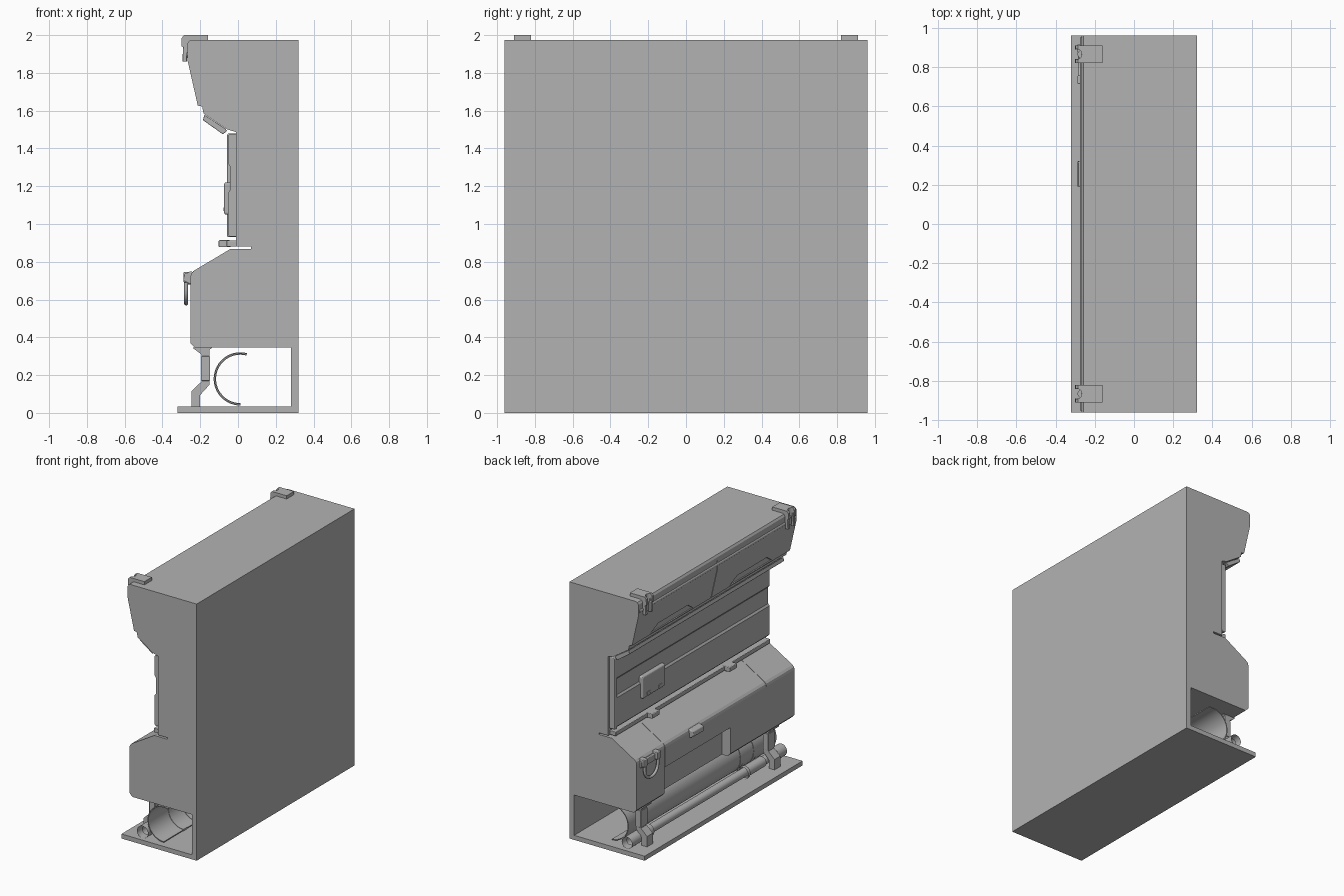
import bpy, bmesh, math
from mathutils import Vector

if "Cube" in bpy.data.objects:
    bpy.data.objects.remove(bpy.data.objects["Cube"])


def solid(name, pts, extrude, bevel=0.0):
    """Closed polygon of 3D points pushed along a vector."""
    bm = bmesh.new()
    face = bm.faces.new([bm.verts.new(p) for p in pts])
    res = bmesh.ops.extrude_face_region(bm, geom=[face])
    bmesh.ops.translate(bm, vec=Vector(extrude),
                        verts=[v for v in res["geom"] if isinstance(v, bmesh.types.BMVert)])
    bmesh.ops.recalc_face_normals(bm, faces=bm.faces)
    me = bpy.data.meshes.new(name)
    bm.to_mesh(me)
    bm.free()
    ob = bpy.data.objects.new(name, me)
    bpy.context.collection.objects.link(ob)
    if bevel:
        m = ob.modifiers.new("bevel", "BEVEL")
        m.width, m.segments, m.limit_method = bevel, 3, "ANGLE"
    return ob


def prism(name, xz, y0, y1, bevel=0.0):
    return solid(name, [(x, y0, z) for x, z in xz], (0, y1 - y0, 0), bevel)


def box(name, x0, x1, y0, y1, z0, z1, bevel=0.0):
    return prism(name, [(x0, z0), (x1, z0), (x1, z1), (x0, z1)], y0, y1, bevel)


def smooth(ob):
    bpy.ops.object.select_all(action="DESELECT")
    ob.select_set(True)
    bpy.context.view_layer.objects.active = ob
    bpy.ops.object.shade_smooth_by_angle(angle=math.radians(35))


def rod(name, x, z, r, y0, y1, fill="NGON"):
    bpy.ops.mesh.primitive_cylinder_add(vertices=32, radius=r, depth=y1 - y0,
                                        location=(x, (y0 + y1) / 2, z), end_fill_type=fill,
                                        rotation=(math.pi / 2, 0, 0))
    ob = bpy.context.object
    ob.name = name
    smooth(ob)


def upright(name, x, y, z, r, depth):
    bpy.ops.mesh.primitive_cylinder_add(vertices=24, radius=r, depth=depth, location=(x, y, z))
    bpy.context.object.name = name
    return bpy.context.object


def cut(ob, cutter):
    m = ob.modifiers.new("cut", "BOOLEAN")
    m.object, m.operation, m.solver = cutter, "DIFFERENCE", "EXACT"
    cutter.hide_render = True
    cutter.hide_viewport = True


# Main shell: floor, back wall, flat wall and overhanging upper cabinet
shell = prism("wall_shell", [
    (-.32, 0), (.32, 0), (.32, 1.975), (-.245, 1.975), (-.258, 1.97), (-.268, 1.955),
    (-.268, 1.87), (-.213, 1.627), (-.19, 1.622), (-.182, 1.585), (-.055, 1.50),
    (-.01, 1.487), (-.01, .88), (.07, .88), (.07, .345), (.28, .345), (.28, .035),
    (-.32, .035)], -.96, .96)

# Finger slots and centre seam in the upper doors
for s in (1, -1):
    slot = solid("door_slot_cutter", [(-.4, s * y, z) for y, z in
                 [(.22, 1.635), (.74, 1.635), (.66, 1.69), (.30, 1.69)]], (.195, 0, 0))
    cut(shell, slot)
cut(shell, prism("door_seam_cutter", [(-.4, 1.60), (-.203, 1.60), (-.258, 1.87),
                 (-.258, 1.93), (-.4, 1.93)], -.003, .003))

# Rounded rail along the upper edge of the doors
rod("upper_edge_rail", -.262, 1.90, .013, -.95, .95)

# Clamps over the top edge, each with a round notch, two prongs and a screw
clamp_top = [(-.16, 2), (-.285, 2), (-.298, 1.985), (-.30, 1.94), (-.27, 1.93),
             (-.255, 1.972), (-.16, 1.972)]
prong = [(-.29, 1.965), (-.25, 1.965), (-.25, 1.91), (-.27, 1.90), (-.27, 1.86),
         (-.294, 1.86)]
for y in (.865, -.865):
    clamp = prism("top_clamp", clamp_top, y - .045, y + .045)
    cut(clamp, upright("clamp_notch_cutter", -.292, y, 1.97, .026, .2))
    for dy in (-.034, .034):
        prism("clamp_prong", prong, y + dy - .011, y + dy + .011, .003)
    smooth(upright("clamp_screw", -.268, y, 1.91, .02, .06))

# Slanted lamp strip under the overhang
prism("lamp_strip", [(-.178, 1.578), (-.186, 1.55), (-.08, 1.475), (-.058, 1.492),
                     (-.066, 1.505)], -.93, .95, .003)

# Wall panel with a sunken middle band, an end post and a control plate
prism("wall_panel", [(-.005, .935), (-.045, .935), (-.053, .945), (-.053, 1.165),
      (-.042, 1.18), (-.042, 1.305), (-.053, 1.32), (-.053, 1.465), (-.045, 1.475),
      (-.005, 1.475)], -.94, .92)
box("panel_end_post", -.057, -.005, .915, .945, .93, 1.478, .006)
box("control_plate", -.074, -.035, .35, .63, 1.05, 1.22, .012)
for y in (.42, .56):
    box("plate_button", -.078, -.06, y - .02, y + .02, 1.068, 1.088, .003)

# Ledge with two holder blocks
box("ledge", -.06, .07, -.94, .94, .88, .912, .004)
for y in (.51, -.43):
    box("ledge_block", -.102, -.04, y - .045, y + .045, .877, .914, .005)

# Lower console in three sections, the middle one with a sunken opening
console = [(.07, .345), (.07, .868), (-.04, .868), (-.235, .752), (-.248, .738),
           (-.252, .72), (-.252, .37), (-.227, .345)]
core = [(.07, .35), (.07, .86), (-.035, .86), (-.243, .73), (-.243, .38), (-.22, .35)]
prism("console_end_left", console, .619, .96)
prism("console_end_right", console, -.96, -.619)
middle = prism("console_middle", console, -.616, .616)
cut(middle, box("console_recess_cutter", -.4, -.18, -.18, .7, .2, .57))
prism("console_core_right", core, -.63, -.61)
prism("console_core_left", core, .615, .63)

# Small latch on the console
prism("console_latch", [(-.284, .735), (-.29, .70), (-.25, .68), (-.23, .74),
                        (-.25, .75)], .19, .32, .006)

# Hanging handle with its lugs
box("handle_plate", -.266, -.24, .71, .92, .68, .73, .005)
for y in (.735, .895):
    box("handle_lug", -.288, -.235, y - .022, y + .022, .69, .746, .005)
curve = bpy.data.curves.new("handle_ring", "CURVE")
curve.dimensions, curve.bevel_depth, curve.bevel_resolution = "3D", .011, 3
path = [(.08, .70)] + [(.08 * math.cos(a), .655 - .075 * math.sin(a))
                       for a in (math.pi * i / 12 for i in range(13))] + [(-.08, .70)]
sp = curve.splines.new("POLY")
sp.points.add(len(path) - 1)
for p, (y, z) in zip(sp.points, path):
    p.co = (-.275, .815 + y, z, 1)
curve.use_fill_caps = True
bpy.context.collection.objects.link(bpy.data.objects.new("handle_ring", curve))

# Bent brackets under the console
leg = [(-.235, .35), (-.13, .35), (-.15, .335), (-.15, .15), (-.20, .095), (-.20, .03),
       (-.246, .03), (-.246, .115), (-.194, .165), (-.194, .31), (-.235, .34)]
for y in (.79, -.76):
    prism("bracket", leg, y - .035, y + .035)
    box("bracket_clip", -.197, -.148, y - .04, y + .04, .17, .30, .003)


# Open trough: C-shaped section with stiffening bands
def trough(name, r_out, r_in, y0, y1):
    angles = [math.radians(75 + 195 * i / 28) for i in range(29)]
    ring = [(.012 + r_out * math.cos(a), .18 + r_out * math.sin(a)) for a in angles]
    ring += [(.012 + r_in * math.cos(a), .18 + r_in * math.sin(a)) for a in reversed(angles)]
    smooth(prism(name, ring, y0, y1))


trough("trough", .138, .131, -.92, .88)
for y in (-.66, -.5):
    trough("trough_band", .141, .128, y - .02, y + .02)

# Open-ended pipe with wider ends and collars along the floor
for name, r, y0, y1 in [("floor_pipe", .032, -.9, .9), ("pipe_end_left", .044, .70, .94),
                        ("pipe_end_right", .047, -.94, -.84), ("pipe_sleeve", .040, -.70, -.48),
                        ("pipe_collar_right", .048, -.495, -.465),
                        ("pipe_collar_left", .048, .675, .705)]:
    rod(name, -.155, .085, r, y0, y1, "NOTHING")

# One dark grey finish for everything
grey = bpy.data.materials.new("dark_grey")
grey.diffuse_color = (.45, .45, .45, 1)
grey.use_nodes = True
grey.node_tree.nodes["Principled BSDF"].inputs["Base Color"].default_value = grey.diffuse_color
for ob in bpy.context.scene.objects:
    ob.data.materials.append(grey)
